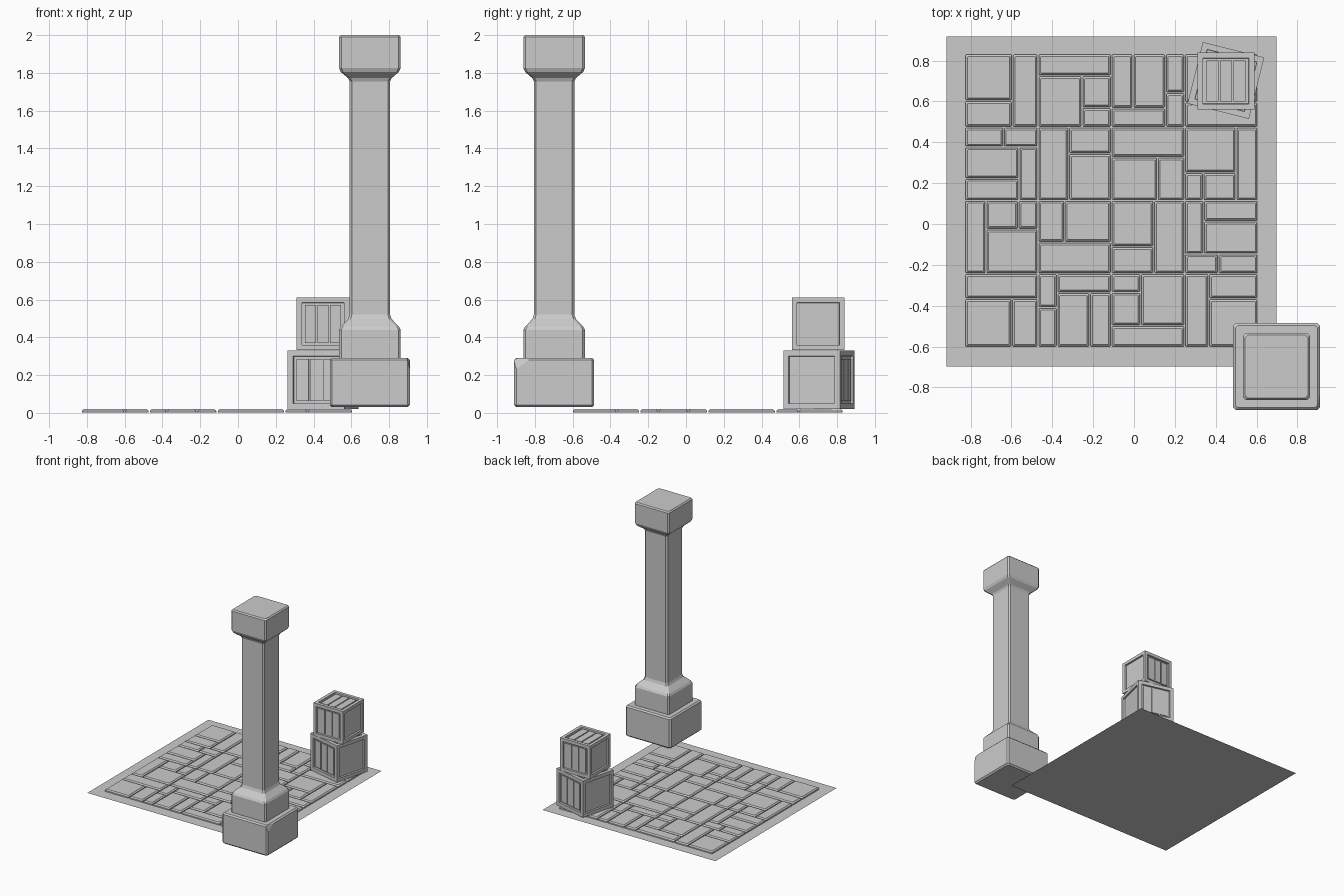
import bpy, bmesh
from math import radians
from mathutils import Vector, Matrix

if "Cube" in bpy.data.objects:
    bpy.data.objects.remove(bpy.data.objects["Cube"])


def finish(bm, name):
    bmesh.ops.recalc_face_normals(bm, faces=bm.faces[:])
    me = bpy.data.meshes.new(name)
    bm.to_mesh(me)
    bm.free()
    ob = bpy.data.objects.new(name, me)
    bpy.context.collection.objects.link(ob)
    return ob


def loft(bm, cx, cy, rings, chamfer=0.01):
    """Stack of chamfered rectangles: each ring is (half x, half y, z)."""
    prev = None
    for i, (hx, hy, z) in enumerate(rings):
        c = chamfer
        pts = [(hx - c, -hy), (hx, -hy + c), (hx, hy - c), (hx - c, hy),
               (-hx + c, hy), (-hx, hy - c), (-hx, -hy + c), (-hx + c, -hy)]
        cur = [bm.verts.new((cx + x, cy + y, z)) for x, y in pts]
        if prev:
            for k in range(8):
                j = (k + 1) % 8
                bm.faces.new((prev[k], prev[j], cur[j], cur[k]))
        if i in (0, len(rings) - 1):
            bm.faces.new(cur)
        prev = cur


# Ground slab sheet
bm = bmesh.new()
bmesh.ops.create_grid(bm, x_segments=1, y_segments=1, size=0.808,
                      matrix=Matrix.Translation((-0.111, 0.111, 0)))
finish(bm, "ground_sheet")

# Paving: each block is cut recursively (x: left|right, y: top|bottom)
T = None


def X(f, a=T, b=T):
    return ("x", f, a, b)


def Y(f, a=T, b=T):
    return ("y", f, a, b)


blocks = [
    [X(.65, Y(.64)), Y(.3, T, X(.6, T, Y(.62))),
     X(.74, Y(.74, X(.4)), Y(.53)), Y(.66, X(.35))],
    [Y(.27, X(.53), X(.74, Y(.59))), X(.42, T, Y(.36)),
     Y(.41, T, X(.63)), X(.7, Y(.62, T, X(.36)))],
    [X(.29, T, Y(.39, X(.62))), Y(.57, X(.36)),
     X(.58, Y(.63)), Y(.73, X(.26, T, Y(.39)), X(.46))],
    [Y(.34, T, X(.64)), X(.26, Y(.46), Y(.26, T, X(.6))),
     Y(.71, X(.4, Y(.36))), X(.33, T, Y(.34))],
]


def pave(bm, spec, x0, x1, y0, y1):
    if spec is None:
        hx, hy = (x1 - x0) / 2 - 0.004, (y1 - y0) / 2 - 0.004
        loft(bm, (x0 + x1) / 2, (y0 + y1) / 2,
             [(hx, hy, 0.001), (hx, hy, 0.011), (hx - .009, hy - .009, 0.02)], 0.003)
        return
    axis, f, a, b = spec
    if axis == "x":
        m = x0 + f * (x1 - x0)
        pave(bm, a, x0, m, y0, y1)
        pave(bm, b, m, x1, y0, y1)
    else:
        m = y1 - f * (y1 - y0)
        pave(bm, a, x0, x1, m, y1)
        pave(bm, b, x0, x1, y0, m)


bm = bmesh.new()
S = 0.359
for r, row in enumerate(blocks):
    for c, spec in enumerate(row):
        x, y = -0.829 + c * S, 0.833 - r * S
        pave(bm, spec, x, x + S, y - S, y)
finish(bm, "paving_stones")

# Pillar plinth with one chipped corner
P = 0.698
bm = bmesh.new()
loft(bm, P, -P, [(h, h, z) for h, z in
                 [(.2, .03), (.212, .042), (.212, .279), (.201, .29)]], 0.012)
a, b, c = Vector((.91, -.91, .225)), Vector((.91, -.82, .288)), Vector((.893, -.91, .29))
n = (b - a).cross(c - a)
if n.x < 0:
    n = -n
cut = bmesh.ops.bisect_plane(bm, geom=bm.verts[:] + bm.edges[:] + bm.faces[:],
                             plane_co=a, plane_no=n, clear_outer=True)
bmesh.ops.holes_fill(bm, edges=[e for e in bm.edges if e.is_boundary])
finish(bm, "pillar_plinth")

# Pillar foot, shaft and capital
bm = bmesh.new()
loft(bm, P, -P, [(h, h, z) for h, z in
                 [(.163, .285), (.163, .44), (.154, .457), (.115, .497), (.107, .52),
                  (.107, 1.755), (.115, 1.772), (.154, 1.805), (.163, 1.825),
                  (.163, 1.99), (.154, 2.0)]], 0.012)
finish(bm, "pillar_shaft")


# Crates: framed cube with sunken panels and slats on front, back and top
def crate(name, loc, size, angle):
    bm = bmesh.new()
    bmesh.ops.create_cube(bm, size=size)
    bmesh.ops.inset_individual(bm, faces=bm.faces[:], thickness=size * .135)
    panels = [f for f in bm.faces if max(abs(v) for v in f.calc_center_median()) > size * .49
              and f.calc_center_median().length < size * .501]
    bmesh.ops.inset_individual(bm, faces=panels, thickness=0.002, depth=-0.014)
    w = size * .72
    d = size / 2 - 0.012
    for rot in (0, 180, -90):
        axis = "X" if rot == -90 else "Z"
        R = Matrix.Rotation(radians(rot), 4, axis)
        for k in (-1, 0, 1):
            bmesh.ops.create_cube(bm, size=1, matrix=R @ Matrix.Translation((k * w / 3, -d, 0))
                                  @ Matrix.Diagonal((w / 3 - .008, .012, w, 1)))
    ob = finish(bm, name)
    ob.location = loc
    ob.rotation_euler.z = radians(angle)


crate("lower_crate", (.45, .703, .175), .31, -14)
crate("upper_crate", (.45, .70, .471), .278, 0)
